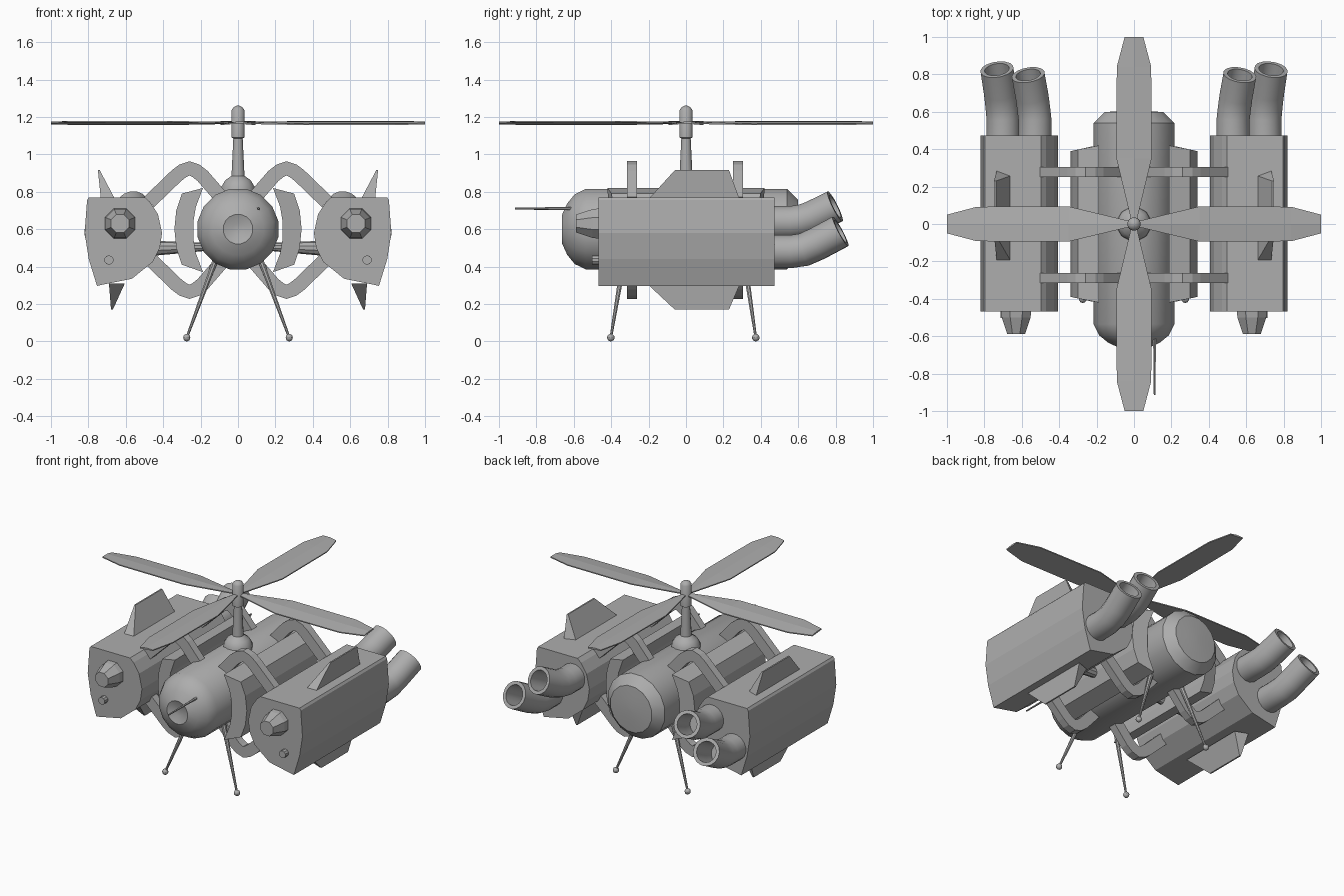
import bpy, bmesh, math
from mathutils import Vector

if "Cube" in bpy.data.objects:
    bpy.data.objects.remove(bpy.data.objects["Cube"])

grey = bpy.data.materials.new("grey_metal")
grey.diffuse_color = (0.42, 0.42, 0.42, 1)
grey.use_nodes = True
grey.node_tree.nodes["Principled BSDF"].inputs["Base Color"].default_value = grey.diffuse_color


def loft(name, rings, smooth=False):
    """Skin a list of equal-length point rings and cap both ends."""
    bm = bmesh.new()
    vs = [[bm.verts.new(p) for p in r] for r in rings]
    n = len(vs[0])
    for a, b in zip(vs, vs[1:]):
        for i in range(n):
            j = (i + 1) % n
            bm.faces.new((a[i], a[j], b[j], b[i]))
    bm.faces.new(vs[0])
    bm.faces.new(vs[-1])
    bmesh.ops.recalc_face_normals(bm, faces=bm.faces)
    me = bpy.data.meshes.new(name)
    bm.to_mesh(me)
    bm.free()
    ob = bpy.data.objects.new(name, me)
    bpy.context.collection.objects.link(ob)
    me.materials.append(grey)
    if smooth:
        bpy.ops.object.select_all(action='DESELECT')
        ob.select_set(True)
        bpy.context.view_layer.objects.active = ob
        bpy.ops.object.shade_smooth_by_angle(angle=math.radians(35))
    return ob


def ring(c, d, r, n, turn=0.5):
    """Circle of n points around c, facing along d."""
    d = Vector(d).normalized()
    u = d.cross(Vector((0, 0, 1)) if abs(d.z) < 0.9 else Vector((0, 1, 0))).normalized()
    v = d.cross(u)
    return [Vector(c) + r * (math.cos(t) * u + math.sin(t) * v)
            for t in (2 * math.pi * (i + turn) / n for i in range(n))]


def lathe(name, origin, axis, prof, n, smooth=True):
    """prof: (distance along axis, radius) pairs."""
    o, a = Vector(origin), Vector(axis).normalized()
    return loft(name, [ring(o + a * h, a, r, n) for h, r in prof], smooth)


def rod(name, a, b, ra, rb, n=8):
    d = Vector(b) - Vector(a)
    return loft(name, [ring(a, d, ra, n), ring(b, d, rb, n)], True)


def ball(name, c, r, n=10):
    prof = [(-r * math.cos(math.pi * i / 8), max(r * math.sin(math.pi * i / 8), 0.0005)) for i in range(9)]
    return lathe(name, c, (0, 0, 1), prof, n)


# fuselage with rounded nose and bulged tail
lathe("fuselage", (0, 0, 0.6), (0, 1, 0),
      [(-0.645, 0.03), (-0.662, 0.08), (-0.635, 0.14), (-0.595, 0.19), (-0.535, 0.22),
       (0.54, 0.22), (0.598, 0.16), (0.604, 0.08), (0.606, 0.01)], 16)
rod("nose_probe", (0.11, -0.6, 0.71), (0.11, -0.915, 0.71), 0.009, 0.005, 6)

# rotor mast, hub and cap
lathe("mast", (0, 0, 0), (0, 0, 1),
      [(0.78, 0.095), (0.83, 0.09), (0.862, 0.07), (0.885, 0.036), (1.085, 0.026), (1.09, 0.036),
       (1.235, 0.036), (1.25, 0.026), (1.26, 0.008)], 12)

# four pitched rotor blades
outline = [(0.02, 0.015), (0.35, 0.094), (0.84, 0.092), (1.0, 0.05)]
for k in range(4):
    c, s = (1, 0, -1, 0)[k], (0, 1, 0, -1)[k]
    rings = []
    for x, w in outline:
        sec = [(x, -w, 1.168 - w * 0.08 - 0.004), (x, w, 1.168 + w * 0.08 - 0.004),
               (x, w, 1.168 + w * 0.08 + 0.003), (x, 0, 1.176), (x, -w, 1.168 - w * 0.08 + 0.003)]
        rings.append([(c * px - s * py, s * px + c * py, pz) for px, py, pz in sec])
    loft("rotor_blade", rings)

armour = [(0.187, 0.82), (0.3, 0.79), (0.33, 0.7), (0.34, 0.6), (0.33, 0.5), (0.3, 0.41),
          (0.187, 0.37), (0.225, 0.47), (0.237, 0.54), (0.237, 0.65), (0.225, 0.72)]
pod = [(0.807, 0.755), (0.797, 0.77), (0.497, 0.77), (0.47, 0.745), (0.428, 0.68), (0.406, 0.58),
       (0.418, 0.5), (0.455, 0.425), (0.567, 0.335), (0.754, 0.297), (0.798, 0.44), (0.82, 0.58)]
rib = [(0.09, 0.77), (0.19, 0.885), (0.225, 0.912), (0.26, 0.925), (0.295, 0.912), (0.33, 0.885), (0.475, 0.745)]


def pipe(name, path, r=0.09, hole=0.067):
    """Bent tube with an open far end."""
    p = [Vector(q) for q in path]
    d = [(p[min(i + 1, len(p) - 1)] - p[max(i - 1, 0)]).normalized() for i in range(len(p))]
    rings = [ring(q, t, r, 16) for q, t in zip(p, d)]
    rings += [ring(p[-1], d[-1], hole, 16), ring(p[-2], d[-2], hole, 16), ring(p[-3], d[-3], hole, 16)]
    loft(name, rings, True)


for s in (1, -1):
    # curved side armour, ends slanting toward the body
    loft("side_armour", [[(s * x, e * (0.42 - 0.22 * max(0, x - 0.2)), z) for x, z in armour]
                         for e in (-1, 1)])
    # engine pod
    loft("engine_pod", [[(s * x, y, z) for x, z in pod] for y in (-0.468, 0.474)])
    lathe("pod_nozzle", (s * 0.63, 0, 0.63), (0, -1, 0),
          [(0.46, 0.088), (0.5, 0.083), (0.587, 0.052)], 8, False)
    lathe("pod_gun", (s * 0.69, 0, 0.435), (0, -1, 0), [(0.46, 0.025), (0.503, 0.025)], 10)

    # upper and lower pod fins, thinning to the tip
    for name, zb, zt, xi, xo, xt in (("upper_fin", 0.75, 0.915, 0.652, 0.732, 0.745),
                                     ("lower_fin", 0.31, 0.17, 0.605, 0.69, 0.675)):
        loft(name, [[(s * xi, -0.21, zb), (s * xo, -0.21, zb), (s * xo, 0.29, zb), (s * xi, 0.26, zb)],
                    [(s * (xt - 0.006), -0.06, zt), (s * (xt + 0.004), -0.06, zt),
                     (s * (xt + 0.004), 0.23, zt), (s * (xt - 0.006), 0.23, zt)]])

    # exhaust pipes
    pipe("inner_exhaust", [(s * 0.53, 0.44, 0.635), (s * 0.53, 0.56, 0.635), (s * 0.537, 0.62, 0.643),
                           (s * 0.545, 0.68, 0.664), (s * 0.566, 0.797, 0.722)])
    pipe("outer_exhaust", [(s * 0.70, 0.44, 0.48), (s * 0.70, 0.56, 0.48), (s * 0.706, 0.63, 0.49),
                           (s * 0.714, 0.70, 0.521), (s * 0.733, 0.826, 0.588)])

    # arched ribs joining body and pod, above and below
    for y in (-0.289, 0.277):
        for up in (1, -1):
            rings = []
            for i, (x, z) in enumerate(rib):
                a, b = rib[max(i - 1, 0)], rib[min(i + 1, len(rib) - 1)]
                t = Vector((b[0] - a[0], b[1] - a[1])).normalized() * 0.038
                sec = [(x - t.y * k, y + e * 0.027, z + t.x * k) for k, e in ((1, 1), (1, -1), (-1, -1), (-1, 1))]
                rings.append([(s * px, py, pz if up > 0 else 1.19 - pz) for px, py, pz in sec])
            loft("rib", rings)

    # cross strut
    rod("cross_strut", (s * 0.18, 0, 0.505), (s * 0.48, 0, 0.497), 0.022, 0.042, 10)

    # landing legs with ball feet
    for ya, yb in ((-0.33, -0.402), (0.31, 0.373)):
        foot = (s * 0.274, yb, 0.02)
        rod("leg", (s * 0.115, ya, 0.45), foot, 0.017, 0.007)
        ball("foot", foot, 0.02)
